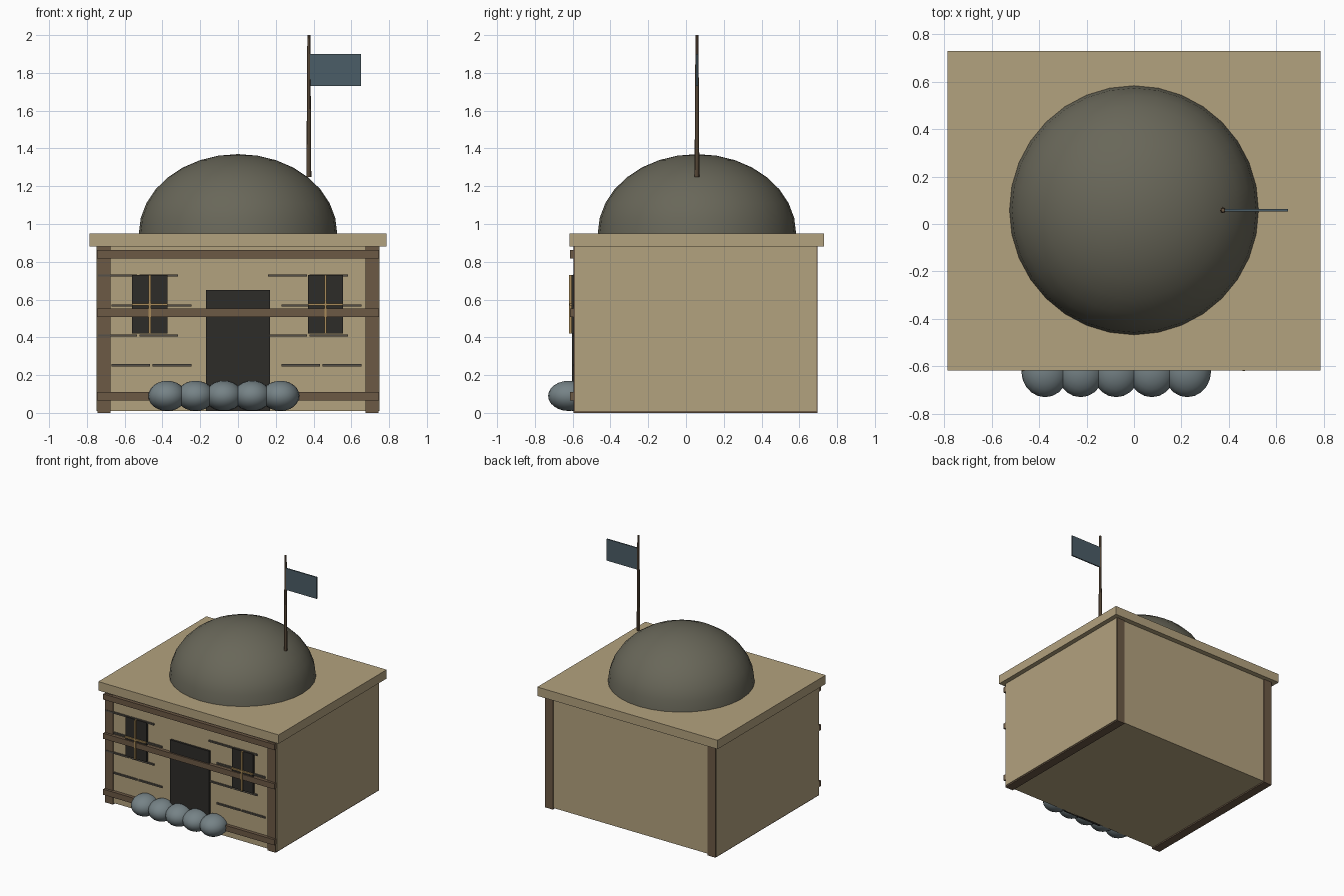
import bpy, bmesh
from mathutils import Matrix, Vector

if "Cube" in bpy.data.objects:
    bpy.data.objects.remove(bpy.data.objects["Cube"])


def mat(name, rgb):
    m = bpy.data.materials.new(name)
    m.diffuse_color = (*rgb, 1)
    m.use_nodes = True
    m.node_tree.nodes["Principled BSDF"].inputs["Base Color"].default_value = m.diffuse_color
    return m


TAN = mat("sandstone", (0.45, 0.36, 0.21))
BROWN = mat("timber", (0.15, 0.10, 0.06))
DARK = mat("dark_opening", (0.027, 0.025, 0.022))
DOME = mat("dome_grey", (0.14, 0.135, 0.10))
BLUE = mat("flag_blue", (0.07, 0.11, 0.135))
STONE = mat("stone_grey", (0.18, 0.225, 0.24))
LINE = mat("joint_grey", (0.09, 0.08, 0.065))
BRASS = mat("window_bar", (0.40, 0.26, 0.10))


def finish(name, bm, material, smooth=False):
    me = bpy.data.meshes.new(name)
    bm.to_mesh(me)
    bm.free()
    if smooth:
        for p in me.polygons:
            p.use_smooth = True
    me.materials.append(material)
    ob = bpy.data.objects.new(name, me)
    bpy.context.collection.objects.link(ob)
    return ob


def box(name, x, y, z, material):
    """Box from (min, max) pairs on each axis."""
    bm = bmesh.new()
    bmesh.ops.create_cube(bm, size=1)
    for v in bm.verts:
        v.co = Vector([(a + b) / 2 + c * (b - a) for (a, b), c in zip((x, y, z), v.co)])
    return finish(name, bm, material)


def ellipsoid(name, center, radii, segs, rings, material, half=False):
    bm = bmesh.new()
    bmesh.ops.create_uvsphere(bm, u_segments=segs, v_segments=rings, radius=1)
    if half:
        low = [v for v in bm.verts if v.co.z < -0.001]
        bmesh.ops.delete(bm, geom=low, context='VERTS')
    bmesh.ops.transform(bm, matrix=Matrix.Translation(center) @ Matrix.Diagonal((*radii, 1)), verts=bm.verts)
    return finish(name, bm, material, True)


# Main block, roof slab and dome
box("walls", (-0.75, 0.75), (-0.587, 0.69), (0.01, 0.88), TAN)
box("roof_slab", (-0.787, 0.787), (-0.618, 0.73), (0.88, 0.95), TAN)
ellipsoid("dome", (0, 0.058, 0.95), (0.525, 0.525, 0.42), 32, 16, DOME, half=True)

# Timber end frames run the whole depth of the building
for side, s in (("left", -1), ("right", 1)):
    box(side + "_frame", sorted((s * 0.675, s * 0.745)), (-0.595, 0.697), (0.0, 0.88), BROWN)

# Horizontal front beams
for i, z in enumerate((0.088, 0.53, 0.84)):
    box(f"front_beam_{i}", (-0.747, 0.747), (-0.614, -0.58), (z - 0.022, z + 0.022), BROWN)

# Doorway
box("door", (-0.17, 0.17), (-0.603, -0.58), (0.01, 0.65), DARK)

# Windows with crossed bars
for side, c in (("left", -0.467), ("right", 0.463)):
    box(side + "_window", (c - 0.093, c + 0.093), (-0.606, -0.58), (0.42, 0.73), DARK)
    box(side + "_window_upright", (c - 0.006, c + 0.006), (-0.619, -0.60), (0.42, 0.73), BRASS)
    box(side + "_window_crossbar", (c - 0.093, c + 0.093), (-0.617, -0.60), (0.568, 0.58), BRASS)

# Staggered block joints on the front wall
for row, z in enumerate((0.252, 0.41, 0.568, 0.727)):
    for col, x in enumerate((-0.67, -0.452, 0.23, 0.448)):
        x0 = x - 0.07 * (row % 2 if row != 2 else 0)
        box(f"joint_{row}_{col}", (x0, x0 + 0.205), (-0.598, -0.58), (z - 0.006, z + 0.006), LINE)

# Row of rounded bags by the door
for i in range(5):
    ellipsoid(f"bag_{i}", (-0.375 + 0.15 * i, -0.62, 0.09), (0.1, 0.11, 0.08), 20, 12, STONE)

# Flagpole and flag
bm = bmesh.new()
bmesh.ops.create_cone(bm, cap_ends=True, segments=8, radius1=0.013, radius2=0.008, depth=0.75,
                      matrix=Matrix.Translation((0.375, 0.058, 1.625)))
finish("flagpole", bm, BROWN)
box("flag", (0.378, 0.65), (0.053, 0.063), (1.73, 1.90), BLUE)
